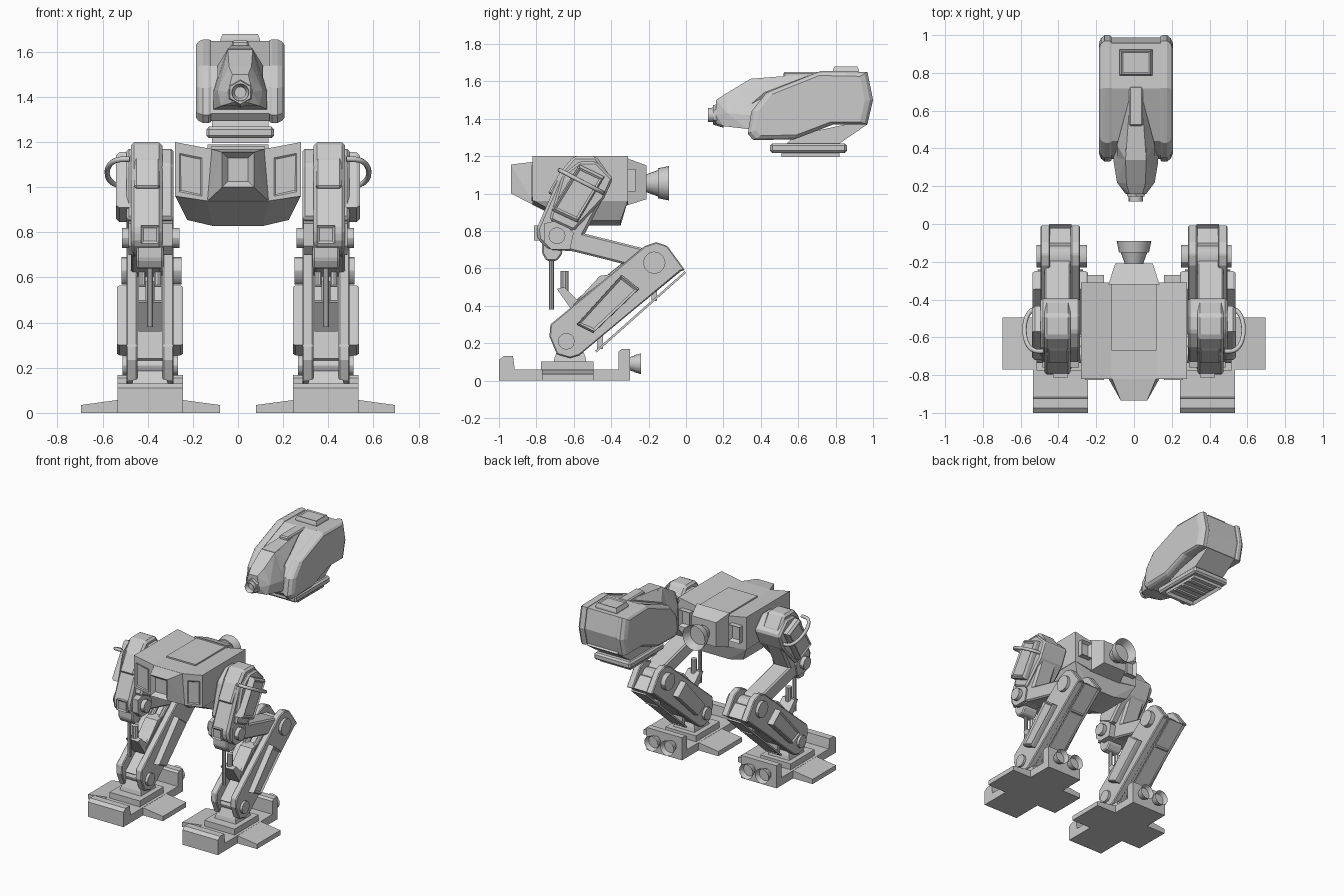
import bpy, bmesh, math
from mathutils import Vector

if "Cube" in bpy.data.objects:
    bpy.data.objects.remove(bpy.data.objects["Cube"])

GREY = (0.6, 0.6, 0.6, 1)
metal = bpy.data.materials.new("grey_metal")
metal.use_nodes = True
metal.diffuse_color = GREY
metal.node_tree.nodes["Principled BSDF"].inputs["Base Color"].default_value = GREY


def finish(name, bm, mirror=False, bevel=0):
    bmesh.ops.recalc_face_normals(bm, faces=bm.faces)
    mesh = bpy.data.meshes.new(name)
    bm.to_mesh(mesh)
    bm.free()
    ob = bpy.data.objects.new(name, mesh)
    bpy.context.collection.objects.link(ob)
    mesh.materials.append(metal)
    if bevel:
        mod = ob.modifiers.new("chamfer", "BEVEL")
        mod.width, mod.segments, mod.limit_method = bevel, 1, "ANGLE"
    if mirror:
        ob.modifiers.new("mirror", "MIRROR")
    return ob


def loft(name, axis, profile, layers, mirror=False, bevel=0):
    """Stack scaled copies of a profile along an axis; layers are (position, scale)."""
    bm = bmesh.new()
    ca, cb = [(min(c) + max(c)) / 2 for c in zip(*profile)]
    rings = []
    for t, s in layers:
        ring = []
        for a, b in profile:
            co = [ca + (a - ca) * s, cb + (b - cb) * s]
            co.insert("xyz".index(axis), t)
            ring.append(bm.verts.new(co))
        rings.append(ring)
    n = len(profile)
    for lo, hi in zip(rings, rings[1:]):
        for i in range(n):
            bm.faces.new((lo[i], lo[(i + 1) % n], hi[(i + 1) % n], hi[i]))
    bm.faces.new(rings[0])
    bm.faces.new(rings[-1])
    return finish(name, bm, mirror, bevel)


def prism(name, axis, profile, a, b, mirror=False, bevel=0):
    return loft(name, axis, profile, [(a, 1), (b, 1)], mirror, bevel)


def box(name, x, y, z, mirror=False, bevel=0):
    return prism(name, "z", [(x[0], y[0]), (x[1], y[0]), (x[1], y[1]), (x[0], y[1])], *z, mirror, bevel)


def hull(name, half_points, cx=0):
    """Convex solid from points given for one side only."""
    bm = bmesh.new()
    for x, y, z in half_points:
        for s in (-1, 1):
            bm.verts.new((cx + s * x, y, z))
    bmesh.ops.remove_doubles(bm, verts=bm.verts, dist=1e-5)
    bmesh.ops.convex_hull(bm, input=bm.verts)
    bmesh.ops.dissolve_limit(bm, angle_limit=0.02, verts=bm.verts, edges=bm.edges)
    return finish(name, bm)


def tube(name, p, q, r1, r2, sides=16, mirror=False):
    p, q = Vector(p), Vector(q)
    bm = bmesh.new()
    bmesh.ops.create_cone(bm, cap_ends=True, segments=sides, radius1=r1, radius2=r2, depth=(q - p).length)
    rot = Vector((0, 0, 1)).rotation_difference(q - p).to_matrix()
    for v in bm.verts:
        v.co = rot @ v.co + (p + q) / 2
    ob = finish(name, bm, mirror)
    if sides > 8:
        bpy.ops.object.select_all(action="DESELECT")
        ob.select_set(True)
        bpy.context.view_layer.objects.active = ob
        bpy.ops.object.shade_smooth_by_angle(angle=math.radians(30))
    return ob


def recess(ob, direction, width, depth):
    """Inset the main face looking along a direction and push it inwards."""
    bm = bmesh.new()
    bm.from_mesh(ob.data)
    face = max(bm.faces, key=lambda f: f.normal.dot(Vector(direction)) * f.calc_area())
    bmesh.ops.inset_individual(bm, faces=[face], thickness=width, depth=-depth)
    bm.to_mesh(ob.data)
    bm.free()


FRONT, BACK, OUT, DOWN = (0, -1, 0), (0, 1, 0), (1, 0, 0), (0, 0, -1)

# Torso
prism("torso", "y", [(-.28, 1.2), (-.12, 1.17), (.12, 1.17), (.28, 1.2), (.28, .96), (.14, .94), (-.14, .94), (-.28, .96)],
      -.82, -.31)
hull("belly", [(.28, -.82, .965), (.28, -.31, .965), (.14, -.82, .94), (.225, -.62, .855),
               (.225, -.35, .855), (.11, -.6, .828), (.11, -.35, .828)])
nose = hull("torso_nose", [(.12, -.81, 1.17), (.14, -.81, .935), (.07, -.935, 1.155), (.07, -.935, 1.0)])
recess(nose, FRONT, .035, .03)
hull("torso_back", [(.135, -.32, 1.19), (.135, -.32, .935), (.1, -.21, 1.15), (.1, -.21, .97)])
box("torso_spine", (-.12, .12), (-.67, -.3), (1.165, 1.18))
panel = prism("torso_front_panels", "y", [(.16, 1.13), (.26, 1.15), (.26, .98), (.16, .96)], -.825, -.8, True)
recess(panel, FRONT, .015, .008)
port = box("torso_rear_ports", (.16, .25), (-.33, -.27), (1.01, 1.13), True)
recess(port, BACK, .02, .025)
jet = tube("torso_exhaust", (0, -.22, 1.055), (0, -.09, 1.055), .045, .092, 20)
recess(jet, BACK, .012, .06)

# Upper legs
prism("thighs", "x", [(-.6, 1.2), (-.48, 1.2), (-.41, 1.1), (-.44, .98), (-.59, .69), (-.73, .7), (-.79, .75),
                      (-.8, .81), (-.66, 1.13)], .335, .475, True, .015)
prism("hip_side_plates", "x", [(-.57, 1.17), (-.48, 1.17), (-.39, 1.08), (-.44, .97), (-.6, .8), (-.73, .86), (-.66, 1.1)],
      .285, .495, True, .012)
armour = loft("thigh_armour", "x", [(-.57, 1.155), (-.435, 1.09), (-.58, .845), (-.72, .91)],
              [(.48, 1), (.525, 1), (.54, .9)], True)
recess(armour, OUT, .015, .008)
prism("thigh_front_blocks", "x", [(-.67, 1.12), (-.6, 1.19), (-.62, .96), (-.74, 1.0)], .345, .46, True, .01)
tube("knee_bolts", (.26, -.69, .775), (.515, -.69, .775), .045, .045, 12, True)
prism("knee_cheeks", "x", [(-.76, .74), (-.72, .7), (-.62, .7), (-.6, .79), (-.67, .86), (-.76, .84)], .29, .485, True)
plate = box("knee_front_plates", (.35, .43), (-.812, -.76), (.75, .83), True)
recess(plate, FRONT, .015, .008)
prism("knee_sockets", "x", [(-.77, .74), (-.67, .74), (-.66, .68), (-.69, .64), (-.745, .64), (-.77, .68)],
      .33, .45, True, .008)
tube("knee_rods", (.39, -.72, .66), (.39, -.72, .38), .014, .014, 10, True)

# Curved grab bars on the hips
curve = bpy.data.curves.new("hip_handles", "CURVE")
curve.dimensions, curve.bevel_depth, curve.bevel_resolution = "3D", .012, 2
path = curve.splines.new("POLY")
STEPS = 14
path.points.add(STEPS)
for i, pt in enumerate(path.points):
    a = math.pi * i / STEPS
    k = math.cos(a)
    pt.co = (.48 + .1 * math.sin(a) ** .6, -.56 - .115 * k, 1.065 + .06 * k, 1)
curve.materials.append(metal)
handles = bpy.data.objects.new("hip_handles", curve)
bpy.context.collection.objects.link(handles)
handles.modifiers.new("mirror", "MIRROR")

# Linking bars from knee to rear joint
prism("link_bars", "x", [(-.68, .82), (-.56, .79), (-.2, .7), (-.17, .58), (-.4, .64), (-.68, .71)], .335, .475, True, .01)

# Lower legs: paired side plates around a recessed core
shin = [(-.73, .235), (-.725, .3), (-.22, .72), (-.16, .74), (-.1, .72), (-.005, .59), (-.03, .585),
        (-.57, .135), (-.62, .12), (-.69, .14)]
for x0, x1, side in ((.285, .335, "inner"), (.445, .495, "outer")):
    prism("shin_plates_" + side, "x", shin, x0, x1, True, .006)
prism("shin_core", "x", [(-.69, .24), (-.24, .62), (-.1, .66), (-.02, .59), (-.57, .14)], .33, .45, True)
pad = [(-.585, .3), (-.345, .565), (-.25, .49), (-.495, .255)]
outer = loft("shin_outer_pads", "x", pad, [(.48, 1), (.525, 1), (.537, .95)], True)
recess(outer, OUT, .016, .01)
loft("shin_inner_pads", "x", pad, [(.3, 1), (.255, 1), (.243, .95)], True)
prism("shin_front_brackets", "x", [(-.69, .49), (-.65, .5), (-.58, .43), (-.46, .56), (-.39, .57), (-.5, .46), (-.6, .36)],
      .34, .44, True)
tube("shin_pegs", (.39, -.65, .48), (.39, -.65, .585), .022, .022, 10, True)
for side, x in (("inner", .355), ("outer", .425)):
    tube("shin_pistons_" + side, (x, -.6, .4), (x, -.25, .68), .017, .017, 10, True)
tube("rear_joint_bolts", (.25, -.17, .63), (.517, -.17, .63), .06, .06, 12, True)
tube("ankle_bolts", (.265, -.64, .21), (.512, -.64, .21), .045, .045, 12, True)
prism("calf_plates", "x", [(-.485, .16), (-.478, .15), (0, .575), (-.006, .585)], .33, .45, True)
for part, y, z in (("upper", -.17, .46), ("lower", -.46, .205)):
    box("calf_brackets_" + part, (.34, .44), (y - .015, y + .015), (z - .035, z + .04), True)

# Feet
prism("feet", "x", [(-1, 0), (-1, .11), (-.975, .13), (-.925, .13), (-.915, .058), (-.36, .058), (-.36, .155),
                    (-.345, .168), (-.3, .168), (-.3, 0)], .243, .535, True)
prism("foot_wings", "y", [(.08, 0), (.08, .035), (.245, .057), (.535, .057), (.695, .035), (.695, 0)], -.77, -.495, True)
box("foot_platforms", (.265, .515), (-.775, -.495), (.04, .102), True)
loft("ankle_blocks", "z", [(.3, -.71), (.48, -.71), (.48, -.53), (.3, -.53)], [(.09, 1), (.13, .9), (.2, .55)], True)
for side, x in (("inner", .325), ("outer", .455)):
    jet = tube("heel_nozzles_" + side, (x, -.31, .09), (x, -.24, .09), .032, .056, 16, True)
    recess(jet, BACK, .01, .035)

# Floating head pod: core with rounded cheek shells
CX = .01
shell = [(.33, 1.32), (.35, 1.44), (.43, 1.54), (.72, 1.655), (.97, 1.65), (1, 1.5), (.97, 1.37), (.79, 1.37), (.58, 1.29),
         (.36, 1.285)]
loft("head_core", "x", shell, [(CX - .14, .96), (CX + .14, .96)])
for s, side in ((-1, "right"), (1, "left")):
    loft("head_shell_" + side, "x", shell,
         [(CX + s * x, k) for x, k in ((.13, .98), (.14, 1), (.165, 1), (.185, .95), (.196, .87))])
hull("cockpit", [(.055, .4, 1.615), (.12, .4, 1.43), (.12, .4, 1.34), (.055, .34, 1.61), (.118, .33, 1.42), (.118, .33, 1.345),
                 (.05, .215, 1.535), (.1, .22, 1.43), (.085, .2, 1.36), (.035, .16, 1.5), (.055, .16, 1.42),
                 (.035, .16, 1.375)], CX)
hull("canopy_cowl", [(.1, .35, 1.48), (.055, .34, 1.613), (.1, .42, 1.54), (.03, .68, 1.6), (.03, .68, 1.64)], CX)
tube("snout_collar", (CX, .145, 1.42), (CX, .2, 1.42), .052, .068, 6)
muzzle = tube("snout_muzzle", (CX, .2, 1.42), (CX, .118, 1.42), .04, .038, 16)
recess(muzzle, FRONT, .014, .03)
box("head_fin", (CX - .037, CX + .037), (.52, .73), (1.58, 1.65), bevel=.008)
hatch = loft("head_roof_hatch", "z", [(CX - .088, .785), (CX + .088, .785), (CX + .088, .925), (CX - .088, .925)],
             [(1.62, 1), (1.655, 1), (1.68, .88)])
recess(hatch, (0, 0, 1), .012, .006)

# Mount under the head
prism("head_neck", "x", [(.53, 1.26), (.58, 1.31), (.95, 1.39), (.97, 1.37), (.81, 1.26)], CX - .125, CX + .125)
mount = box("head_mount_plate", (CX - .15, CX + .15), (.45, .86), (1.217, 1.268), bevel=.012)
rim = box("head_mount_rim", (CX - .125, CX + .125), (.51, .82), (1.195, 1.23))
recess(rim, DOWN, .025, .03)
for i in range(3):
    box("mount_slat_" + str(i + 1), (CX - .1, CX + .1), (.57 + i * .08, .6 + i * .08), (1.205, 1.235))
